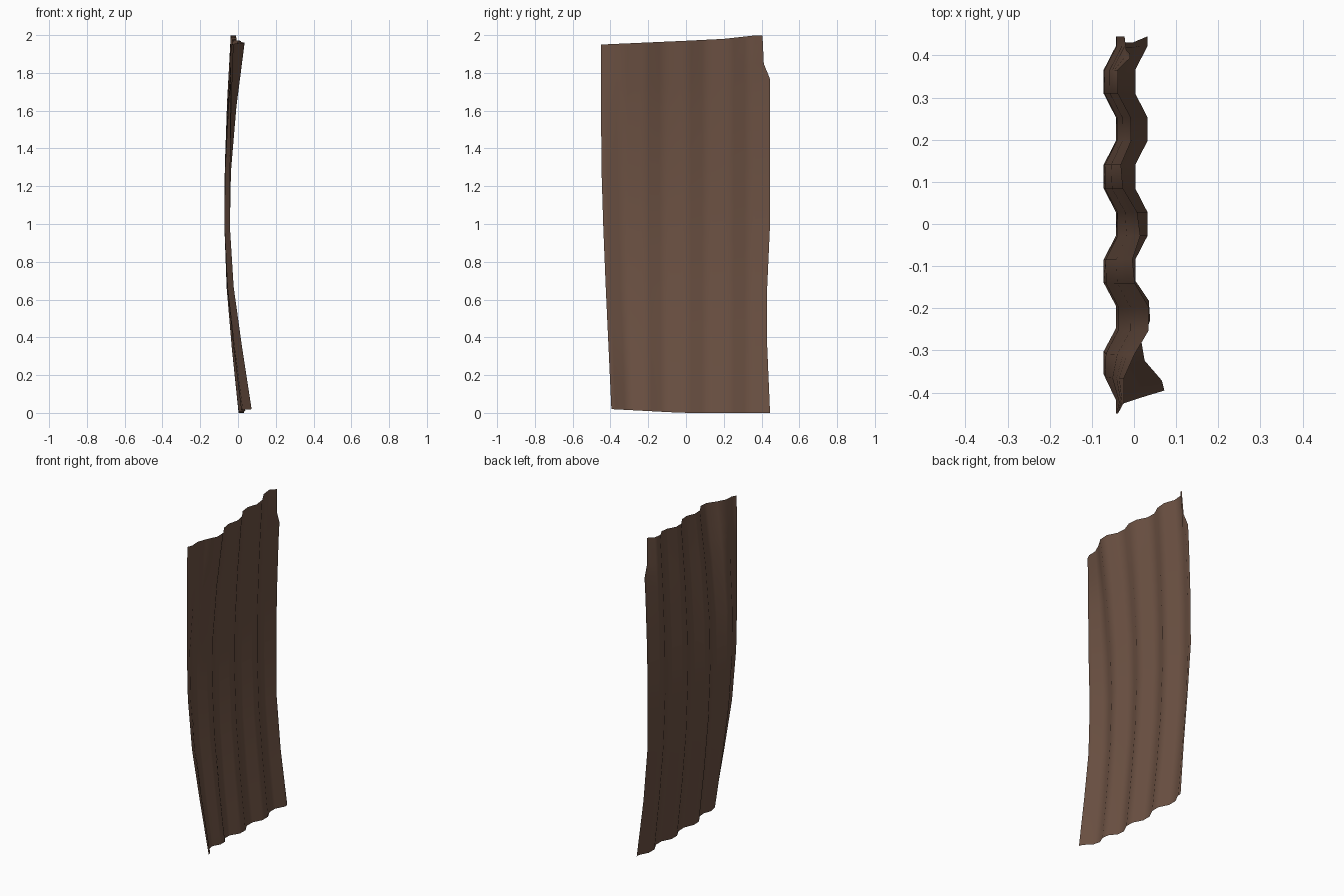
import bpy
import bmesh

cube = bpy.data.objects.get("Cube")
if cube:
    bpy.data.objects.remove(cube, do_unlink=True)


def along(points, v):
    """Piecewise linear profile through (position, value) points."""
    if v <= points[0][0]:
        return points[0][1]
    for (a, p), (b, q) in zip(points, points[1:]):
        if v <= b:
            return p + (q - p) * (v - a) / (b - a)
    return points[-1][1]


# Profiles along the height of the sheet
bow = [(0, 0.003), (.175, -.033), (.335, -.06), (.5, -.072),
       (.65, -.07), (.825, -.058), (1, -.039)]
top_pull = [(.5, 0), (.65, .08), (.825, .45), (1, 1)]
foot_pull = [(0, 1), (.175, .6), (.335, .2), (.5, 0)]
front_shift = [(0, .055), (.335, .025), (.5, .012), (.7, 0)]
back_edge = [(0, .445), (.175, .43), (.335, .43), (.5, .445),
             (.885, .445), (.925, .412), (1, .405)]

# Profiles across the width of the sheet
top_height = [(-.45, 1.95), (0, 1.97), (.2, 1.98), (.38, 2.0), (.42, 1.997)]
foot_height = [(-.45, .02), (0, 0)]
top_bend = [(-.45, -.028), (-.36, .018), (-.31, .04), (-.22, .047),
            (-.1, .038), (0, .02), (.2, .003), (.4, 0)]
foot_bend = [(-.45, .04), (-.365, .022), (-.25, .006), (-.14, 0)]

# Corrugation: four periods of ridge, slope, valley, slope
STEP = 0.9 / 16
HEIGHT = 0.029
columns = [(-.45, 1)]
for i in range(16):
    columns.append((-.45 + STEP * (i + .5), 1 if i % 4 in (0, 3) else 0))
columns.append((.45, 1))
rows = [0, .0875, .175, .335, .5, .65, .825, .885, .925, 1]

# Corrugated sheet
bm = bmesh.new()
grid = []
for t in rows:
    line = []
    for n, (u, ridge) in enumerate(columns):
        y = u + along(front_shift, t) * max(0, (-u - .1) / .35)
        edge = along(back_edge, t)
        y = edge if n == len(columns) - 1 else min(y, edge - .012)
        x = (along(bow, t) + HEIGHT * ridge
             + along(top_pull, t) * along(top_bend, u)
             + along(foot_pull, t) * along(foot_bend, u))
        low, high = along(foot_height, u), along(top_height, y)
        line.append(bm.verts.new((x, y, low + (high - low) * t)))
    grid.append(line)
for lower, upper in zip(grid, grid[1:]):
    for k in range(len(columns) - 1):
        bm.faces.new((lower[k], lower[k + 1], upper[k + 1], upper[k]))

mesh = bpy.data.meshes.new("corrugated_sheet")
bm.to_mesh(mesh)
bm.free()
mesh.shade_smooth()
sheet = bpy.data.objects.new("corrugated_sheet", mesh)
bpy.context.collection.objects.link(sheet)

# Rust brown material
colour = (.15, .083, .056, 1)
rust = bpy.data.materials.new("rust_brown")
rust.use_nodes = True
rust.diffuse_color = colour
rust.node_tree.nodes["Principled BSDF"].inputs["Base Color"].default_value = colour
mesh.materials.append(rust)
